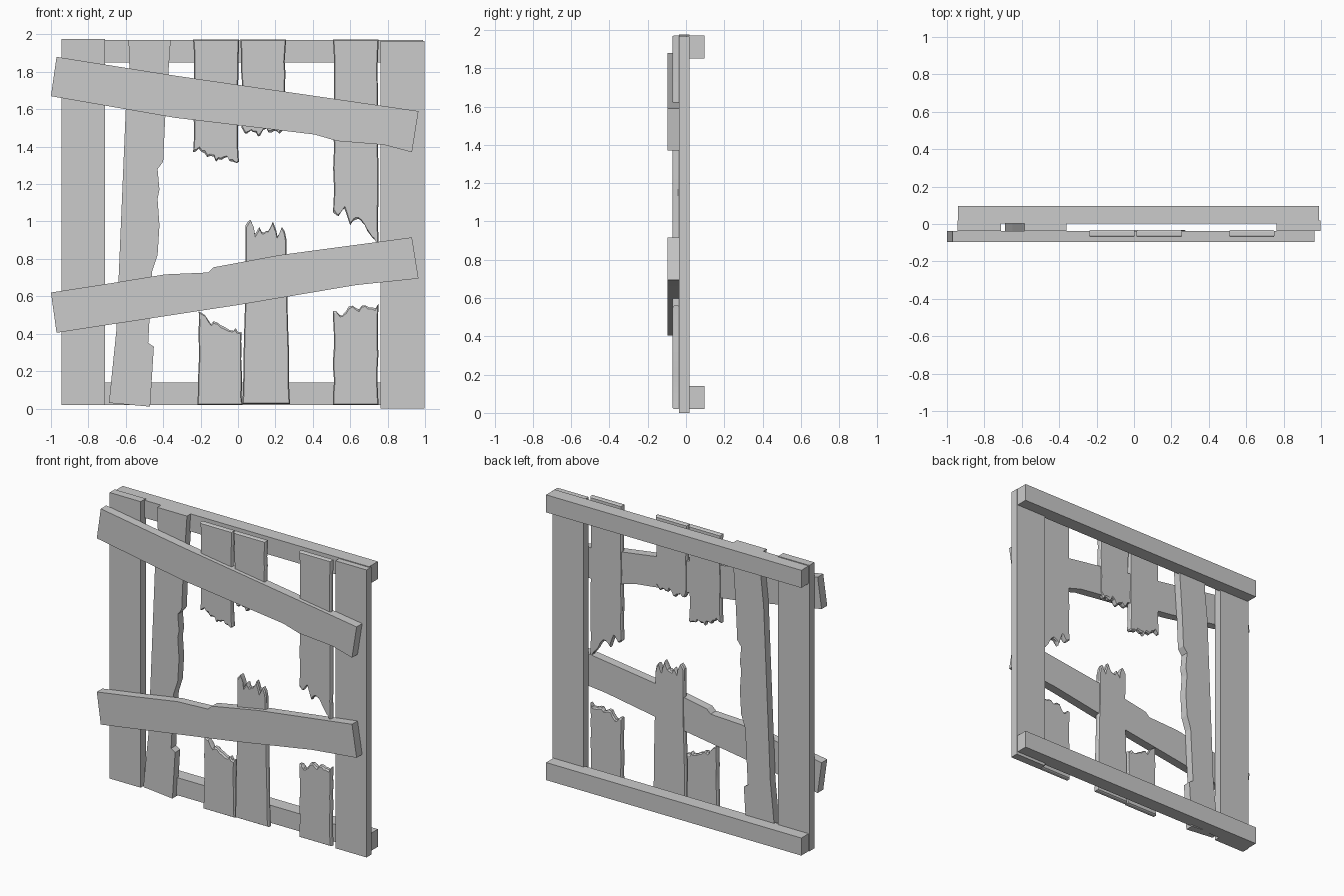
import bpy
import bmesh
import random

random.seed(4)

# Remove the default object
default_cube = bpy.data.objects.get("Cube")
if default_cube:
    bpy.data.objects.remove(default_cube, do_unlink=True)

# One flat grey for all the timber
timber = bpy.data.materials.new("grey timber")
timber.use_nodes = True
grey = (0.6, 0.6, 0.6, 1)
timber.diffuse_color = grey
timber.node_tree.nodes["Principled BSDF"].inputs["Base Color"].default_value = grey


def loft_layers(name, layers):
    """Join matching outlines, given as (depth, outline), into a closed solid."""
    bm = bmesh.new()
    rings = [[bm.verts.new((x, y, z)) for x, z in outline] for y, outline in layers]
    bm.faces.new(rings[0])
    bm.faces.new(reversed(rings[-1]))
    for near, far in zip(rings, rings[1:]):
        for i in range(len(near)):
            j = (i + 1) % len(near)
            bm.faces.new((near[i], far[i], far[j], near[j]))
    bmesh.ops.recalc_face_normals(bm, faces=bm.faces)
    mesh = bpy.data.meshes.new(name)
    bm.to_mesh(mesh)
    bm.free()
    mesh.materials.append(timber)
    obj = bpy.data.objects.new(name, mesh)
    bpy.context.collection.objects.link(obj)
    return obj


def flat_plank(name, outline, front, back):
    """Sawn board with crisp edges, cut to an outline in x and z."""
    return loft_layers(name, [(front, outline), (back, outline)])


def beam(name, left, right, bottom, top, front, back):
    outline = [(left, bottom), (right, bottom), (right, top), (left, top)]
    return flat_plank(name, outline, front, back)


def torn_plank(name, base_span, torn_span, base, tears, front=-0.07, back=-0.033):
    """Worn board with a square base and a splintered end of given heights."""
    direction = 1 if tears[0] > base else -1
    # Splintered end, with a small nick between neighbouring heights
    end = []
    steps = 2 * (len(tears) - 1)
    for k in range(steps + 1):
        i = k // 2
        t = k / steps
        x = torn_span[0] + t * (torn_span[1] - torn_span[0])
        if k % 2:
            z = (tears[i] + tears[i + 1]) / 2 + random.uniform(-0.015, 0.015)
            x += random.uniform(-0.006, 0.006)
        else:
            z = tears[i]
        end.append((x, z))

    # Slightly chipped long sides
    def side(start, finish, inward):
        points = []
        for k in range(1, 8):
            t = k / 8
            chip = inward * random.uniform(0, 0.006)
            points.append((start[0] + t * (finish[0] - start[0]) + chip,
                           start[1] + t * (finish[1] - start[1])))
        return points

    base_left, base_right = (base_span[0], base), (base_span[1], base)
    outline = [base_left] + side(base_left, end[0], 1) + end
    outline += side(end[-1], base_right, -1) + [base_right]

    # Worn rims: the outer faces are drawn in a little
    middle = sum(base_span) / 2

    def shrink():
        rim = []
        for x, z in outline:
            near_end = abs(z - base) > 0.6 * abs(min(tears) - base)
            drop = random.uniform(0.004, 0.014) if near_end else 0
            lift = 0.005 if z == base else 0
            rim.append((middle + (x - middle) * 0.955, z + direction * (lift - drop)))
        return rim

    rim_depth = 0.008
    obj = loft_layers(name, [(front, shrink()), (front + rim_depth, outline),
                             (back - rim_depth, outline), (back, shrink())])
    for face in obj.data.polygons:
        face.use_smooth = len(face.vertices) == 4
    bpy.context.view_layer.objects.active = obj
    obj.select_set(True)
    bpy.ops.object.shade_smooth_by_angle()
    obj.select_set(False)
    return obj


# Frame: two rails behind, two posts in front of them
for name, bottom, top in (("bottom_rail", 0.02, 0.14), ("top_rail", 1.85, 1.97)):
    beam(name, -0.94, 0.99, bottom, top, 0.003, 0.097)
beam("right_post", -0.945, -0.71, 0.02, 1.975, -0.037, 0.018)
beam("left_post", 0.762, 0.998, 0, 1.965, -0.037, 0.018)

# Leaning board with a chipped edge
flat_plank("leaning_plank", [
    (-0.69, 0.03), (-0.65, 0.42), (-0.6, 1.6), (-0.58, 1.79), (-0.585, 1.97),
    (-0.36, 1.97), (-0.39, 1.54), (-0.4, 1.32), (-0.43, 1.28), (-0.42, 1.17),
    (-0.43, 1.12), (-0.42, 0.98), (-0.43, 0.82), (-0.46, 0.73), (-0.48, 0.35),
    (-0.45, 0.33), (-0.47, 0.01)], -0.037, 0.018)

# Two slanted boards nailed across the front
flat_plank("upper_cross_board", [
    (-0.97, 1.88), (-0.34, 1.78), (0.28, 1.69), (0.965, 1.59), (0.93, 1.37),
    (0.78, 1.41), (0.53, 1.43), (0.41, 1.465), (-0.34, 1.555), (-1, 1.67)],
    -0.097, -0.037)
flat_plank("lower_cross_board", [
    (-1, 0.62), (-0.74, 0.66), (-0.39, 0.717), (-0.16, 0.727), (-0.13, 0.755),
    (0.22, 0.82), (0.93, 0.915), (0.965, 0.695), (0.63, 0.66), (0.01, 0.555),
    (-0.97, 0.405)], -0.097, -0.037)

# Broken boards hanging from the top
torn_plank("hanging_plank_right", (-0.24, 0.005), (-0.24, 0.005), 1.972,
           [1.37, 1.39, 1.365, 1.35, 1.32, 1.33, 1.345, 1.32, 1.32])
torn_plank("hanging_plank_middle", (0.012, 0.257), (0.02, 0.25), 1.972,
           [1.5, 1.47, 1.48, 1.455, 1.49, 1.475, 1.485, 1.47, 1.5])
torn_plank("hanging_plank_left", (0.508, 0.752), (0.508, 0.752), 1.972,
           [1.05, 1.03, 1.07, 0.98, 1.01, 1.0, 0.95, 0.91, 0.87])

# Broken boards standing on the bottom
torn_plank("standing_plank_right", (-0.218, 0.024), (-0.21, 0.02), 0.02,
           [0.52, 0.5, 0.45, 0.46, 0.44, 0.42, 0.43, 0.41])
torn_plank("standing_plank_middle", (0.024, 0.278), (0.04, 0.26), 0.025,
           [0.98, 1.01, 0.93, 0.97, 0.94, 0.95, 1.0, 0.92, 0.97, 0.9])
torn_plank("standing_plank_left", (0.508, 0.752), (0.508, 0.752), 0.02,
           [0.52, 0.5, 0.52, 0.55, 0.53, 0.55, 0.54, 0.56])
